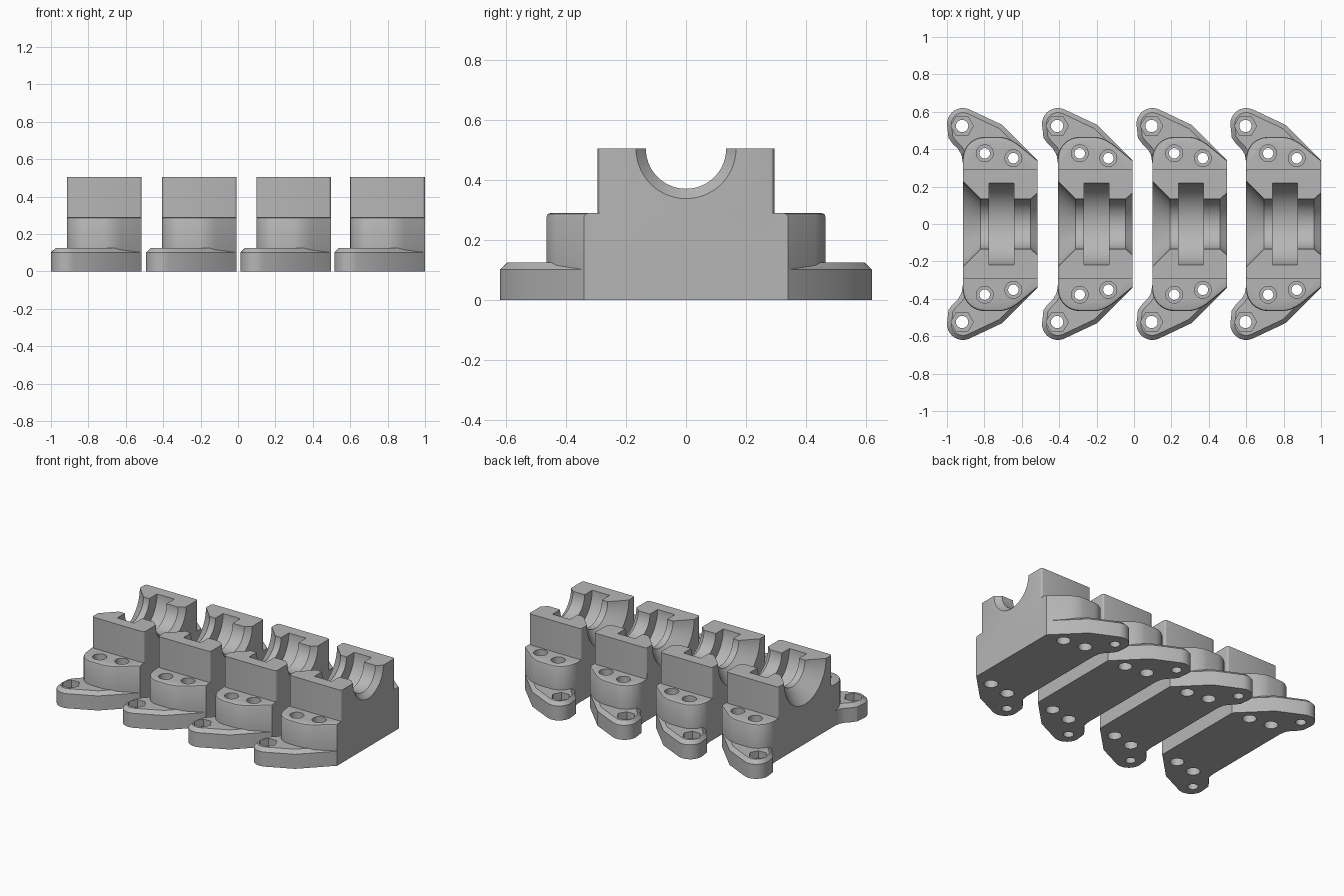
import bpy, bmesh
from math import sin, cos, pi, radians
from mathutils import Matrix

if "Cube" in bpy.data.objects:
    bpy.data.objects.remove(bpy.data.objects["Cube"])

grey = bpy.data.materials.new("light_grey")
grey.diffuse_color = (0.47, 0.47, 0.47, 1)
grey.use_nodes = True
grey.node_tree.nodes["Principled BSDF"].inputs["Base Color"].default_value = grey.diffuse_color


def finish(name, bm):
    bmesh.ops.recalc_face_normals(bm, faces=bm.faces)
    me = bpy.data.meshes.new(name)
    bm.to_mesh(me)
    bm.free()
    ob = bpy.data.objects.new(name, me)
    bpy.context.collection.objects.link(ob)
    me.materials.append(grey)
    return ob


def arc(cx, cy, r, a0, a1, n):
    return [(cx + r * cos(radians(a0 + (a1 - a0) * i / n)),
             cy + r * sin(radians(a0 + (a1 - a0) * i / n))) for i in range(n + 1)]


def prism(name, half, height, bevel, pick, segments=1):
    """Extrude an outline mirrored in y, then bevel the edges chosen by pick."""
    pts = half + [(x, -y) for x, y in reversed(half)]
    bm = bmesh.new()
    low = [bm.verts.new((x, y, 0)) for x, y in pts]
    top = [bm.verts.new((x, y, height)) for x, y in pts]
    bm.faces.new(low)
    bm.faces.new(top)
    for i in range(len(pts)):
        j = (i + 1) % len(pts)
        bm.faces.new((low[i], low[j], top[j], top[i]))
    bmesh.ops.recalc_face_normals(bm, faces=bm.faces)
    edges = [e for e in bm.edges if pick(*[v.co for v in e.verts])]
    bmesh.ops.bevel(bm, geom=edges, offset=bevel, segments=segments,
                    profile=0.5, affect='EDGES')
    return finish(name, bm)


def lathe(name, profile, matrix, n):
    """Closed solid turned about the local z axis from (height, radius) pairs."""
    bm = bmesh.new()
    rings = [[bm.verts.new(matrix @ Matrix.Rotation(2 * pi * i / n, 4, 'Z')
                           @ Matrix.Translation((r, 0, h)).to_translation())
              for i in range(n)] for h, r in profile]
    for a, b in zip(rings, rings[1:]):
        for i in range(n):
            j = (i + 1) % n
            bm.faces.new((a[i], a[j], b[j], b[i]))
    bm.faces.new(rings[0])
    bm.faces.new(rings[-1])
    return finish(name, bm)


def combine(target, other, operation):
    mod = target.modifiers.new(operation.lower(), 'BOOLEAN')
    mod.operation, mod.solver, mod.object = operation, 'EXACT', other
    bpy.context.view_layer.objects.active = target
    bpy.ops.object.modifier_apply(modifier=mod.name)
    bpy.data.objects.remove(other)


# Base flange: winged plate with chamfered top edge
flange = [(0.085, 0.325), (0.078, 0.37), (0.06, 0.40), (0.03, 0.43), (0.008, 0.46)]
flange += arc(0.085, 0.535, 0.085, 180, 65, 10) + [(0.295, 0.53), (0.485, 0.34)]
block = prism("bearing_block", flange, 0.125, 0.024,
              lambda a, b: min(a.z, b.z) > 0.12 and abs(a.y + b.y) > 0.65)

# Middle step: rounded shoulder carrying the bolt holes
step = [(0.085, 0.30)] + arc(0.20, 0.35, 0.115, 180, 90, 10)
step += [(0.29, 0.465), (0.32, 0.459), (0.35, 0.445), (0.375, 0.43), (0.485, 0.34)]
shoulder = prism("shoulder", step, 0.29, 0.012,
                 lambda a, b: min(a.z, b.z) > 0.28 and abs(a.y + b.y) > 0.68, 2)

# Central saddle with softened upright corners
saddle = prism("saddle", [(0.085, 0.295), (0.485, 0.295)], 0.505, 0.015,
               lambda a, b: abs(a.z - b.z) > 0.4, 3)
combine(block, shoulder, 'UNION')
combine(block, saddle, 'UNION')

# Half-round bore: flared mouth, wide bearing groove, small outlet chamfer
bore = [(0.065, 0.25), (0.18, 0.134), (0.225, 0.134), (0.225, 0.218), (0.358, 0.218),
        (0.358, 0.134), (0.447, 0.134), (0.505, 0.184)]
axis = Matrix.Translation((0, 0, 0.505)) @ Matrix.Rotation(pi / 2, 4, 'Y')
combine(block, lathe("bore_cutter", bore, axis, 72), 'DIFFERENCE')

for s in (1, -1):
    # Counterbored bolt holes through the shoulder
    for x, y in ((0.202, 0.378), (0.355, 0.352)):
        hole = [(-0.02, 0.044), (0.05, 0.044), (0.05, 0.028), (0.20, 0.028),
                (0.20, 0.045), (0.35, 0.045)]
        combine(block, lathe("bolt_cutter", hole, Matrix.Translation((x, s * y, 0)), 24),
                'DIFFERENCE')
    # Mounting hole with hexagonal nut pocket in each wing
    at = Matrix.Translation((0.081, s * 0.524, 0))
    combine(block, lathe("mount_cutter", [(-0.02, 0.033), (0.2, 0.033)], at, 24), 'DIFFERENCE')
    combine(block, lathe("nut_cutter", [(0.075, 0.06), (0.2, 0.06)], at, 6), 'DIFFERENCE')

bpy.ops.object.select_all(action='DESELECT')
block.select_set(True)
bpy.context.view_layer.objects.active = block
bpy.ops.object.shade_smooth_by_angle(angle=radians(28))

# Row of four identical blocks
block.location.x = -1.0
for x in (-0.492, 0.013, 0.515):
    copy = block.copy()
    copy.location.x = x
    bpy.context.collection.objects.link(copy)
